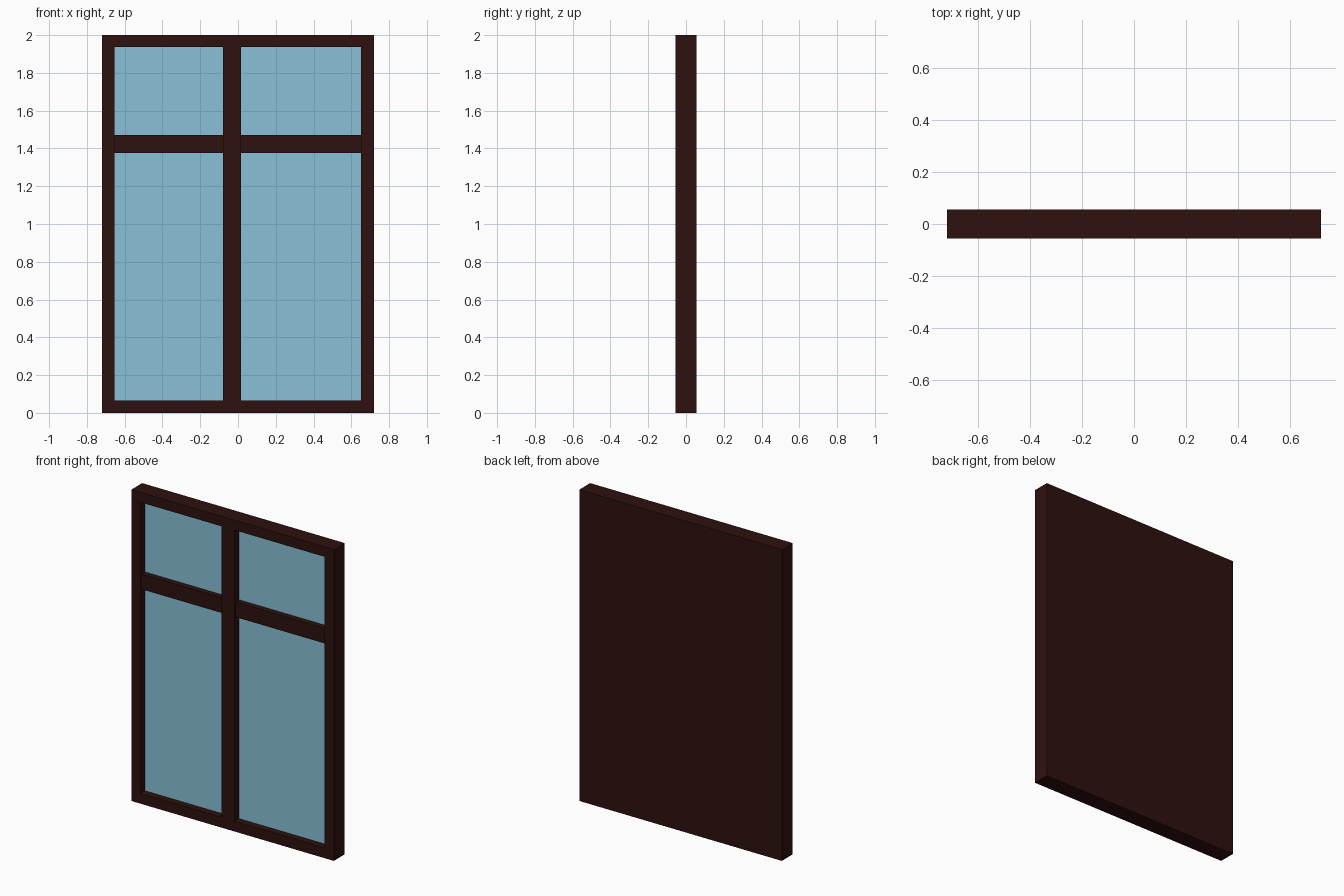
import bpy, bmesh

if "Cube" in bpy.data.objects:
    bpy.data.objects.remove(bpy.data.objects["Cube"])

W, H, D = 0.72, 2.0, 0.055          # half width, height, half depth
GLASS_Y = -D + 0.045
XS = [-W, -0.655, -0.08, 0.015, 0.652, W]
ZS = [0.0, 0.066, 1.936, H]
RAIL = (1.375, 1.472)
COLUMNS = [(XS[1], XS[2]), (XS[3], XS[4])]


def material(name, color):
    m = bpy.data.materials.new(name)
    m.diffuse_color = (*color, 1)
    m.use_nodes = True
    m.node_tree.nodes["Principled BSDF"].inputs["Base Color"].default_value = m.diffuse_color
    return m


def finish(name, bm, mat):
    me = bpy.data.meshes.new(name)
    bm.to_mesh(me)
    bm.free()
    me.materials.append(mat)
    ob = bpy.data.objects.new(name, me)
    bpy.context.collection.objects.link(ob)
    return ob


def quad(bm, pts):
    return bm.faces.new([bm.verts.new(p) for p in pts])


def front_rect(bm, x0, x1, z0, z1, y):
    return quad(bm, [(x0, y, z0), (x1, y, z0), (x1, y, z1), (x0, y, z1)])


wood = material("dark_wood", (0.027, 0.0056, 0.0044))
blue = material("blue_glass", (0.25, 0.53, 0.68))

# Frame: gridded front, two recessed openings, solid sides and back
bm = bmesh.new()
openings = []
for i in range(5):
    for j in range(3):
        f = front_rect(bm, XS[i], XS[i + 1], ZS[j], ZS[j + 1], -D)
        if j == 1 and i in (1, 3):
            openings.append(f)
bmesh.ops.remove_doubles(bm, verts=bm.verts, dist=1e-5)
rim = [e for e in bm.edges if e.is_boundary]
for f in openings:
    ext = bmesh.ops.extrude_discrete_faces(bm, faces=[f])["faces"]
    bmesh.ops.translate(bm, verts=ext[0].verts, vec=(0, GLASS_Y + D, 0))
    bmesh.ops.delete(bm, geom=ext, context='FACES_ONLY')
sides = bmesh.ops.extrude_edge_only(bm, edges=rim)["geom"]
bmesh.ops.translate(bm, vec=(0, 2 * D, 0),
                    verts=[v for v in sides if isinstance(v, bmesh.types.BMVert)])
back = [e for e in bm.edges if e.is_boundary and all(v.co.y > D - 0.001 for v in e.verts)]
bmesh.ops.contextual_create(bm, geom=back)
bmesh.ops.recalc_face_normals(bm, faces=bm.faces)
finish("window_frame", bm, wood)

# Glass panes and cross rails in each column
for side, (x0, x1) in zip(("left", "right"), COLUMNS):
    for level, z0, z1 in (("lower", ZS[1], RAIL[0]), ("upper", RAIL[1], ZS[2])):
        bm = bmesh.new()
        front_rect(bm, x0, x1, z0, z1, GLASS_Y)
        finish(f"{level}_glass_{side}", bm, blue)

    bm = bmesh.new()
    bmesh.ops.create_cube(bm, size=1)
    y0 = -D + 0.008
    for v in bm.verts:
        v.co = (x0 if v.co.x < 0 else x1,
                y0 if v.co.y < 0 else GLASS_Y,
                RAIL[0] if v.co.z < 0 else RAIL[1])
    finish(f"cross_rail_{side}", bm, wood)
